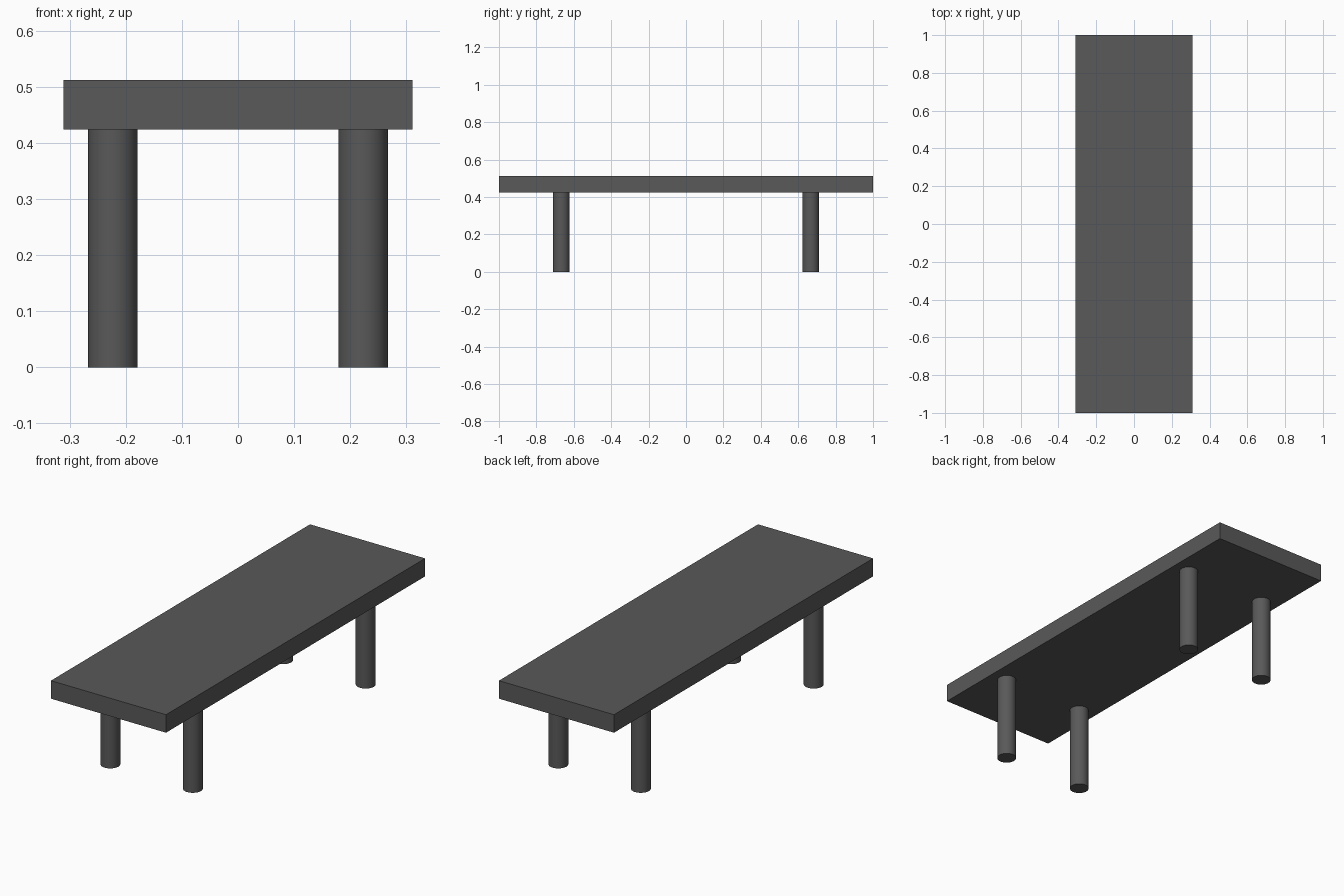
import bpy
from math import radians

if "Cube" in bpy.data.objects:
    bpy.data.objects.remove(bpy.data.objects["Cube"])

HALF_WIDTH, HALF_LENGTH = 0.311, 1.0
LEG_HEIGHT, TOP_HEIGHT = 0.424, 0.512
LEG_X, LEG_Y, LEG_RADIUS = 0.223, 0.667, 0.044

dark = bpy.data.materials.new("dark_grey")
dark.diffuse_color = (0.1, 0.1, 0.1, 1)
dark.use_nodes = True
dark.node_tree.nodes["Principled BSDF"].inputs["Base Color"].default_value = dark.diffuse_color


def add_leg(name, x, y):
    bpy.ops.mesh.primitive_cylinder_add(
        vertices=48, radius=LEG_RADIUS, depth=LEG_HEIGHT,
        location=(x, y, LEG_HEIGHT / 2))
    leg = bpy.context.object
    leg.name = name
    leg.data.materials.append(dark)
    bpy.ops.object.shade_smooth_by_angle(angle=radians(30))


# Flat rectangular top
bpy.ops.mesh.primitive_cube_add(size=1, location=(0, 0, (LEG_HEIGHT + TOP_HEIGHT) / 2))
top = bpy.context.object
top.name = "bench_top"
top.scale = (2 * HALF_WIDTH, 2 * HALF_LENGTH, TOP_HEIGHT - LEG_HEIGHT)
bpy.ops.object.transform_apply(location=False, rotation=False, scale=True)
top.data.materials.append(dark)

# Four round legs
for end, sy in (("front", -1), ("back", 1)):
    for side, sx in (("left", -1), ("right", 1)):
        add_leg(f"{end}_{side}_leg", sx * LEG_X, sy * LEG_Y)
